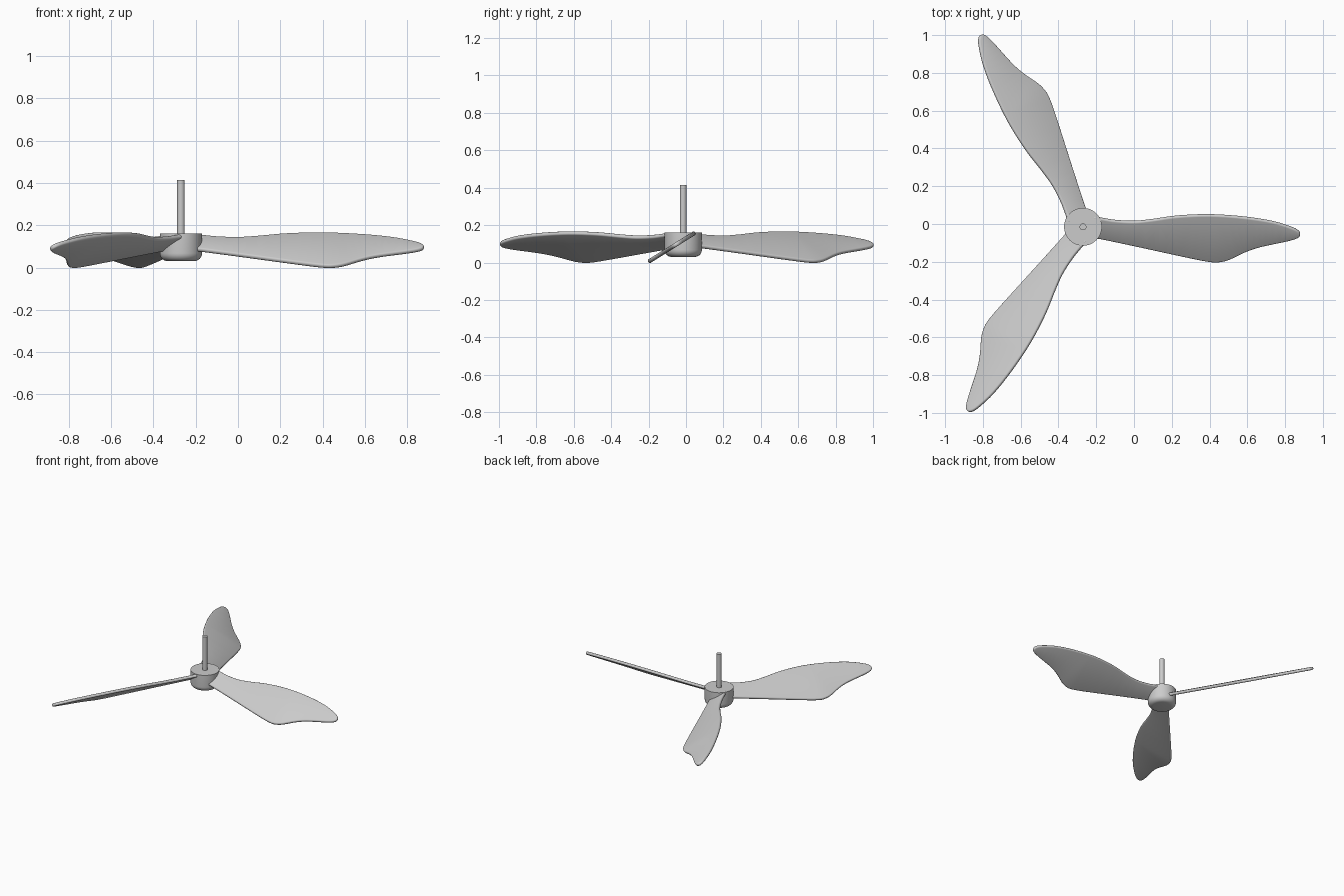
import bpy, bmesh, math
from mathutils import Matrix, Vector

cube = bpy.data.objects.get("Cube")
if cube:
    bpy.data.objects.remove(cube)

CENTRE = Vector((-0.27, -0.015, 0))
PITCH = math.radians(32)
THICK = 0.022

grey = bpy.data.materials.new("light_grey")
grey.use_nodes = True
grey.diffuse_color = (0.6, 0.6, 0.6, 1)
grey.node_tree.nodes["Principled BSDF"].inputs["Base Color"].default_value = (0.6, 0.6, 0.6, 1)


def finish(name, bm, matrix, angle):
    """Turn a bmesh into a shaded object."""
    bmesh.ops.recalc_face_normals(bm, faces=bm.faces[:])
    bm.transform(matrix)
    mesh = bpy.data.meshes.new(name)
    bm.to_mesh(mesh)
    bm.free()
    mesh.materials.append(grey)
    obj = bpy.data.objects.new(name, mesh)
    bpy.context.collection.objects.link(obj)
    bpy.ops.object.select_all(action='DESELECT')
    obj.select_set(True)
    bpy.context.view_layer.objects.active = obj
    bpy.ops.object.shade_smooth_by_angle(angle=math.radians(angle))
    return obj


def lathe(name, profile, steps):
    """Spin a (radius, height) profile about the hub axis."""
    bm = bmesh.new()
    verts = [bm.verts.new((r, 0, z)) for r, z in profile]
    edges = [bm.edges.new(pair) for pair in zip(verts, verts[1:])]
    bmesh.ops.spin(bm, geom=verts + edges, cent=(0, 0, 0), axis=(0, 0, 1),
                   angle=math.tau, steps=steps)
    bmesh.ops.remove_doubles(bm, verts=bm.verts[:], dist=0.0001)
    finish(name, bm, Matrix.Translation(CENTRE), 35)


def smooth_outline(points, steps=4):
    """Closed Catmull-Rom loop through the points."""
    pts = [Vector(p) for p in points]
    n, out = len(pts), []
    for i in range(n):
        a, b, c, d = (pts[(i + k) % n] for k in (-1, 0, 1, 2))
        for s in range(steps):
            t = s / steps
            out.append(0.5 * (2 * b + (c - a) * t + (2 * a - 5 * b + 4 * c - d) * t**2
                              + (3 * b - a - 3 * c + d) * t**3))
    return out


# Blade outline seen from above: root, leading edge, tip, trailing edge
OUTLINE = [(0.05, 0.05), (0.1, 0.046), (0.17, 0.035), (0.27, 0.03), (0.37, 0.04),
           (0.5, 0.058), (0.67, 0.065), (0.85, 0.053), (1.0, 0.03), (1.1, 0),
           (1.14, -0.02), (1.15, -0.04), (1.135, -0.058), (1.08, -0.075),
           (0.94, -0.105), (0.86, -0.132), (0.78, -0.17), (0.73, -0.184),
           (0.68, -0.185), (0.57, -0.165), (0.27, -0.1), (0.09, -0.062), (0.05, -0.055)]


def blade(name, turn):
    bm = bmesh.new()
    verts = [bm.verts.new((p.x, p.y / math.cos(PITCH), -THICK / 2))
             for p in smooth_outline(OUTLINE)]
    face = bm.faces.new(verts)
    extruded = bmesh.ops.extrude_face_region(bm, geom=[face], use_keep_orig=True)
    top = [g for g in extruded["geom"] if isinstance(g, bmesh.types.BMVert)]
    bmesh.ops.translate(bm, verts=top, vec=(0, 0, THICK))
    # Round both rims
    rims = [e for e in bm.edges if abs(e.verts[0].co.z - e.verts[1].co.z) < 0.001]
    bmesh.ops.bevel(bm, geom=rims, offset=0.009, segments=3, profile=0.5, affect='EDGES')
    bmesh.ops.triangulate(bm, faces=[f for f in bm.faces if len(f.verts) > 4])
    matrix = (Matrix.Translation(CENTRE + Vector((0, 0, 0.12)))
              @ Matrix.Rotation(turn, 4, 'Z') @ Matrix.Rotation(PITCH, 4, 'X'))
    finish(name, bm, matrix, 40)


# Hub with a rounded lower edge
corner = [(0.062 + 0.038 * math.sin(a), 0.068 - 0.038 * math.cos(a))
          for a in (math.pi / 12 * i for i in range(7))]
lathe("hub", [(0, 0.03)] + corner + [(0.1, 0.16), (0, 0.16)], 48)

# Shaft rising from the hub
lathe("shaft", [(0, 0.1), (0.018, 0.1), (0.018, 0.415), (0, 0.415)], 24)

# Three evenly spaced blades
for i, name in enumerate(("left_blade", "back_blade", "front_blade")):
    blade(name, math.tau * i / 3)
